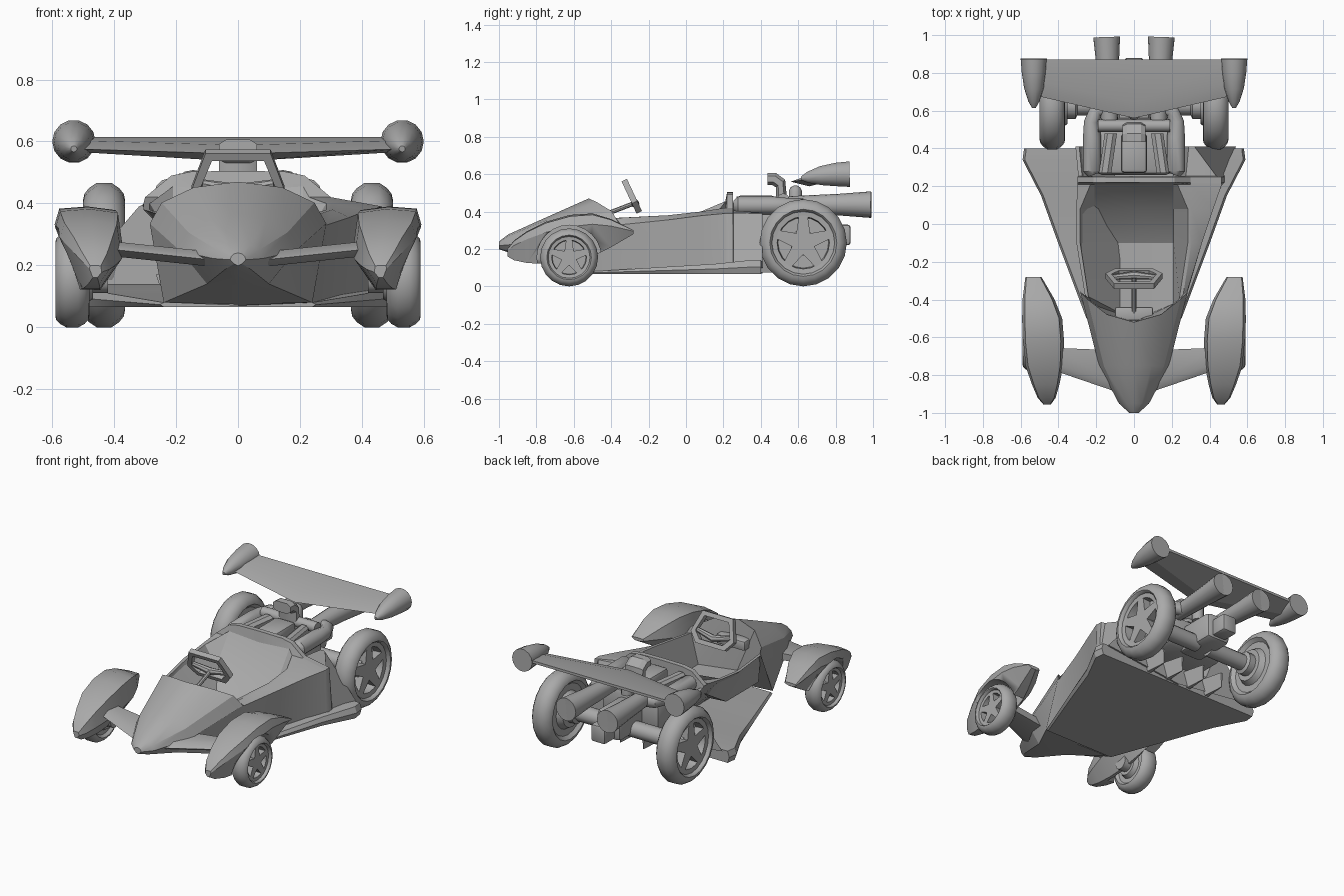
import bpy, bmesh, math
from mathutils import Vector, Matrix

if "Cube" in bpy.data.objects:
    bpy.data.objects.remove(bpy.data.objects["Cube"])

grey = bpy.data.materials.new("body_grey")
grey.diffuse_color = (0.4, 0.4, 0.4, 1)
grey.use_nodes = True
grey.node_tree.nodes["Principled BSDF"].inputs["Base Color"].default_value = grey.diffuse_color

def finish(name, bm, angle=30):
    bmesh.ops.remove_doubles(bm, verts=bm.verts, dist=0.0004)
    bmesh.ops.recalc_face_normals(bm, faces=bm.faces)
    me = bpy.data.meshes.new(name)
    bm.to_mesh(me)
    bm.free()
    ob = bpy.data.objects.new(name, me)
    bpy.context.collection.objects.link(ob)
    me.materials.append(grey)
    bpy.ops.object.select_all(action='DESELECT')
    ob.select_set(True)
    bpy.context.view_layer.objects.active = ob
    bpy.ops.object.shade_smooth_by_angle(angle=math.radians(angle))
    return ob

def loft(name, rings, angle=30, closed=False):
    """Skin rings of 3D points; closed joins the last ring to the first."""
    bm = bmesh.new()
    vs = [[bm.verts.new(p) for p in r] for r in rings]
    n = len(rings[0])
    for a, b in zip(vs, vs[1:] + (vs[:1] if closed else [])):
        for i in range(n):
            j = (i + 1) % n
            bm.faces.new((a[i], a[j], b[j], b[i]))
    if not closed:
        bm.faces.new(vs[0])
        bm.faces.new(vs[-1])
    return finish(name, bm, angle)

def circle(r, sides):
    return [(r * math.cos(k * math.tau / sides), r * math.sin(k * math.tau / sides)) for k in range(sides)]

def tube(name, pts, radii, sides=12, angle=40):
    """Round tube along a path with a radius for each point."""
    pts = [Vector(p) for p in pts]
    rings = []
    for i, p in enumerate(pts):
        t = (pts[min(i + 1, len(pts) - 1)] - pts[max(i - 1, 0)]).normalized()
        u = t.cross(Vector((0, 0, 1)) if abs(t.z) < .95 else Vector((1, 0, 0))).normalized()
        w = u.cross(t)
        rings.append([p + u * a + w * b for a, b in circle(radii[i], sides)])
    return loft(name, rings, angle)

def box(name, c, s, bevel):
    bm = bmesh.new()
    bmesh.ops.create_cube(bm, size=1, matrix=Matrix.Translation(c) @ Matrix.Diagonal((*s, 1)))
    bmesh.ops.bevel(bm, geom=bm.edges[:], offset=bevel, segments=2, affect='EDGES', profile=.5)
    return finish(name, bm)

# hull: nose, cowl, open cockpit, bulkhead and engine bay in one skin
hull_rings = []

def section(y, floor_z, edge, shoulder, upper, sweep=0):
    half = [(0, floor_z), edge, shoulder] + upper
    r = [(x, y + (sweep * x * x if i > 1 else 0), z) for i, (x, z) in enumerate(half)]
    hull_rings.append(r + [(-x, yy, z) for x, yy, z in r[-2:0:-1]])

def nose(y, xf, zf, xs, zs, zt, sweep=0):
    arc = [(xs * math.cos(a), zs + (zt - zs) * math.sin(a)) for a in (math.pi / 6, math.pi / 3, math.pi / 2)]
    section(y, zf - .006, (xf, zf), (xs, zs), arc, sweep)

def tub(y, xf, zf, xs, zs, xr, zr, sweep=0, inset=.02, well=.15):
    section(y, .07, (xf, zf), (xs, zs), [(xr, zr), (xr - inset, zr), (.21, well + .015), (0, well)], sweep)

nose(-1.0, .012, .205, .025, .218, .24)
nose(-.95, .04, .188, .08, .222, .278)
nose(-.75, .10, .14, .185, .245, .368)
nose(-.52, .24, .08, .285, .335, .47, 2)
tub(-.51, .24, .08, .285, .33, .26, .365, 2)
tub(-.10, .33, .08, .36, .355, .305, .38)
tub(.08, .40, .085, .42, .378, .305, .40, well=.26)
tub(.21, .47, .10, .465, .39, .30, .42, inset=.07, well=.44)
for y in (.22, .25):
    section(y, .07, (.48, .11), (.462, .39), [(.30, .42), (.215, .49), (.15, .503), (0, .505)])
tub(.255, .48, .12, .435, .392, .295, .405, well=.18)
tub(.41, .54, .135, .32, .39, .31, .395, well=.18)
loft("hull", hull_rings, 25)

# floor plate flaring toward the rear wheels
plate = []
for y, x, zt in ((-.5, .24, .08), (-.1, .39, .105), (.15, .48, .12), (.34, .578, .14), (.40, .57, .14)):
    zb = .066
    side = [(x, zb), (x + .012, (zb + zt) / 2), (x, zt)]
    plate.append([(a, y, z) for a, z in side] + [(-a, y, z) for a, z in reversed(side)])
loft("floor_plate", plate)

def fender(s, side):
    rr = []
    for y, a, b, z0, z1 in ((-.955, .44, .48, .16, .20), (-.92, .415, .51, .14, .245), (-.85, .395, .54, .125, .295),
                            (-.75, .375, .575, .12, .345), (-.62, .37, .59, .13, .382), (-.5, .38, .592, .16, .39),
                            (-.4, .42, .59, .21, .36), (-.28, .49, .575, .28, .30)):
        rr.append([(s * (a + u * (b - a)), y, z0 + v * (z1 - z0)) for u, v in
                   ((.35, 0), (0, .45), (.08, .95), (.5, 1), (.93, .97), (1, .75), (.72, 0))])
    ob = loft("front_fender_" + side, rr)
    # wheel arch cut from the outside
    cut = tube("arch_cutter_" + side, [(s * .465, -.625, .155), (s * .75, -.625, .155)], [.172] * 2, 24)
    cut.hide_render = True
    m = ob.modifiers.new("wheel_arch", 'BOOLEAN')
    m.operation, m.object, m.solver = 'DIFFERENCE', cut, 'EXACT'
    bpy.context.view_layer.objects.active = ob
    bpy.ops.object.modifier_apply(modifier=m.name)
    bpy.data.objects.remove(cut)
    # blade strut joining fender and nose
    loft("front_strut_" + side, [[(s * x, y0, z), (s * x, y0 + .04, z + .026), (s * x, y1, z + .022),
                                  (s * x, y1, z - .02), (s * x, y0 + .04, z - .022)]
                                 for x, y0, y1, z in ((.06, -.90, -.67, .215), (.44, -.77, -.655, .255))], 50)

def wheel(name, s, xin, xout, y, R):
    """Lathed tyre and rim about the axle, with five windows round a star."""
    w = xout - xin
    def ring(u, pts):
        return [(s * (xin + u * w), y + a, R + b) for a, b in pts]
    # half tyre tread, mirrored, between inner hub and outer rim
    tread = [(0, .77), (.03, .85), (.14, .93), (.32, 1)]
    prof = ([(-.1, .01), (-.1, .42), (.15, .5), (.15, .68)] + tread +
            [(1 - u, v) for u, v in reversed(tread)] +
            [(.95, .74), (.84, .72), (.82, .60), (.45, .58), (.45, .01)])
    loft(name, [ring(u, circle(v * R, 20)) for u, v in prof], 35)
    star = [((.63, .27)[k % 2] * R, math.pi / 2 + k * math.pi / 5 + d)
            for k in range(10) for d in ((-.16, .16) if k % 2 == 0 else (0,))]
    star = [(r * math.cos(a), r * math.sin(a)) for r, a in star]
    loft(name + "_star", [ring(u, star) for u in (.44, .825)])

def running_gear(s, side):
    wheel("front_wheel_" + side, s, .48, .59, -.625, .155)
    wheel("rear_wheel_" + side, s, .365, .50, .627, .233)
    tube("front_hub_" + side, [(s * .42, -.625, .155), (s * .55, -.625, .155)], [.045, .045])
    tube("rear_axle_" + side, [(s * x, .625, .235) for x in (.04, .30, .31, .45)], [.05, .05, .07, .07])
    # engine bank, side pipe and exhaust
    loft("engine_bank_" + side, [[(s * (x + a), y, z) for a, z in ((-.03, .36), (-.03, .465), (-.01, .48),
                                                                 (.02, .48), (.035, .465), (.035, .36))]
                                 for x, y in ((.15, .27), (.12, .48))])
    tube("side_pipe_" + side, [(s * x, y, .433) for x, y in ((.215, .26), (.222, .28), (.222, .46), (.225, .54),
                                                             (.20, .60), (.13, .62))], [.03, .048, .048, .04, .04, .04])
    tube("exhaust_" + side, [(s * (.13 + (y - .55) / 30), y, .437) for y in (.55, .82, .99, .985, .9)],
         [.045, .058, .071, .06, .045], 16)
    # rear wing end pod
    tube("wing_pod_" + side, [(s * .53, y, .6 - (.875 - y) ** 2 * .35) for y in (.615, .65, .72, .80, .875)],
         [.01, .03, .052, .064, .07], 14)
    # diffuser fins under the tail
    for k, x in enumerate((.08, .22)):
        loft(f"diffuser_fin_{side}_{k}", [[(s * (x + a * t), y, z) for a, z in
                                           ((-.3, .075), (.3, .075), (1, .17), (-1, .17))]
                                          for y, t in ((.39, .045), (.54, .006))])

for s, side in ((1, "right"), (-1, "left")):
    fender(s, side)
    running_gear(s, side)

# engine block, gearbox and air snorkel
box("engine_block", (0, .41, .32), (.40, .30, .2), .03)
box("engine_top", (0, .375, .44), (.14, .21, .09), .02)
box("gearbox", (0, .64, .29), (.17, .28, .17), .03)
box("tail_block", (0, .825, .275), (.1, .11, .11), .015)
tube("cross_pipe", [(-.19, .52, .465), (.19, .52, .465)], [.032, .032])
octagon = [(-1, .5), (-.6, 1), (.6, 1), (1, .5), (1, -.5), (.6, -1), (-.6, -1), (-1, -.5)]
loft("air_snorkel", [[(x * .062, y + dy * k, z + dz * k) for x, k in octagon]
                     for y, z, dy, dz in ((.435, .575, 0, .032), (.47, .575, .01, .032),
                                          (.505, .55, .025, .02), (.515, .42, .03, 0))])
tube("filler_dome", [(0, .585, z) for z in (.42, .51, .53, .54)], [.035, .035, .025, .008])

# rear wing, swept and cambered
loft("rear_wing", [[(x, y, z), (x, y + .08, z + .028), (x, .87, .614), (x, .87, .598),
                    (x, y + .1, z - .025 + abs(x) * .03)]
                   for x, y, z in ((x, .56 + abs(x) * .23, .56 + abs(x) * .03) for x in (-.52, 0, .52))], 25)

# steering wheel: hexagonal rim with spoke, column and mount
c, up = Vector((0, -.29, .482)), Vector((0, -.42, .9)).normalized()
nrm = Vector((1, 0, 0)).cross(up) * .016
rim = []
for x, v in ((-.105, .095), (.105, .095), (.15, -.035), (.10, -.095), (-.10, -.095), (-.15, -.035)):
    o = c + Vector((x, 0, 0)) + up * v
    i = c + Vector((x * .8, 0, 0)) + up * v * .72
    rim.append([o + nrm, o - nrm, i - nrm, i + nrm])
loft("steering_rim", rim, closed=True)
tube("steering_spoke", [c + Vector((x, 0, 0)) - up * v for x, v in ((-.115, .02), (0, .045), (.115, .02))],
     [.014, .022, .014], 8)
tube("steering_column", [(0, -.47, .37), c - up * .04], [.012, .012], 8)
box("column_mount", (0, -.475, .35), (.2, .07, .06), .01)
